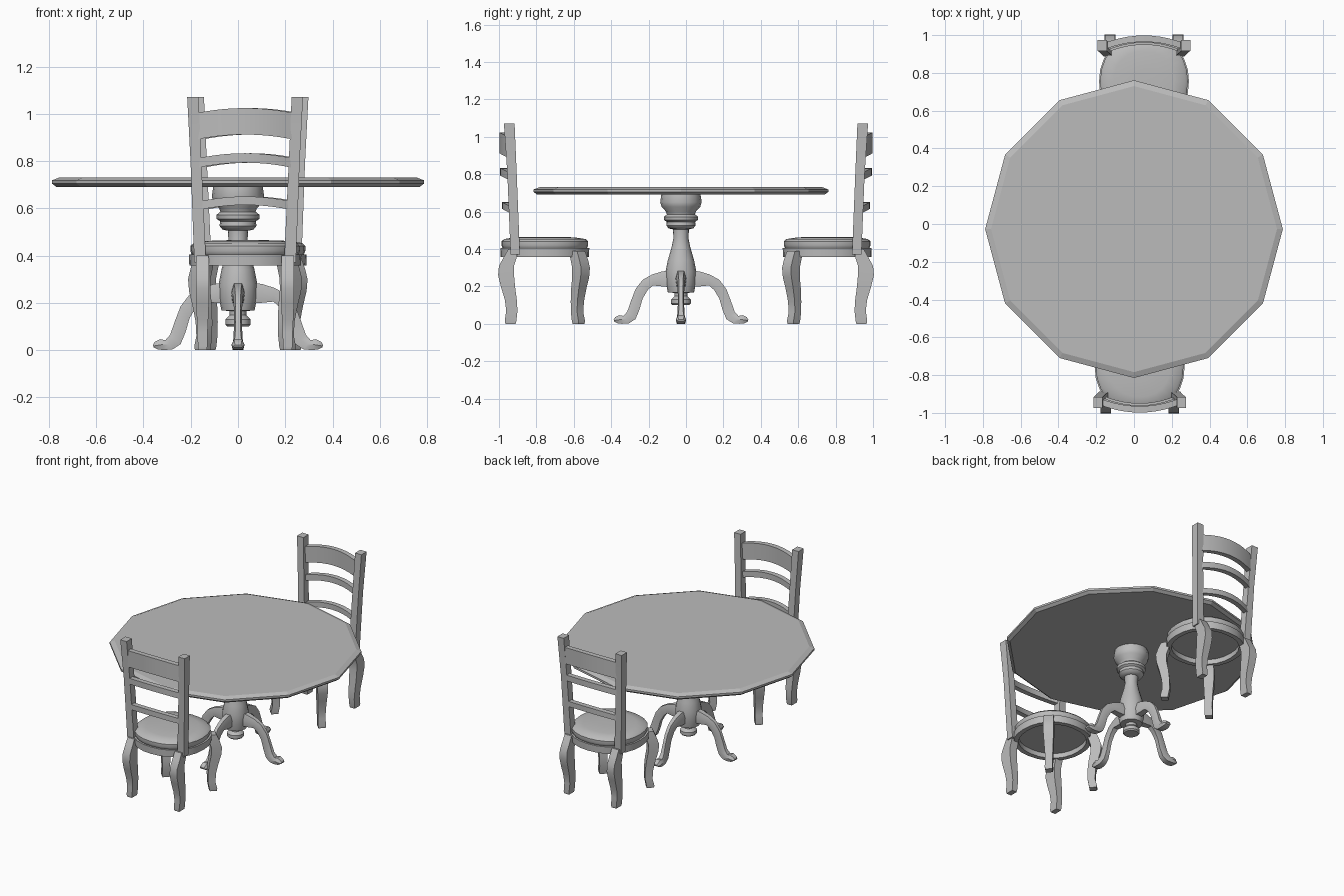
import bpy, bmesh, math
from mathutils import Matrix, Vector

if "Cube" in bpy.data.objects:
    bpy.data.objects.remove(bpy.data.objects["Cube"])

grey = bpy.data.materials.new("plain_grey")
grey.use_nodes = True
colour = (0.5, 0.5, 0.5, 1)
grey.diffuse_color = colour
grey.node_tree.nodes["Principled BSDF"].inputs["Base Color"].default_value = colour


def loft(name, rings, place, smooth=35, caps=True, closed=False):
    """Skin a list of equal-length point rings into one object."""
    bm = bmesh.new()
    rows = [[bm.verts.new(p) for p in ring] for ring in rings]
    pairs = list(zip(rows, rows[1:]))
    if closed:
        pairs.append((rows[-1], rows[0]))
    n = len(rows[0])
    for a, b in pairs:
        for i in range(n):
            j = (i + 1) % n
            bm.faces.new((a[i], a[j], b[j], b[i]))
    if caps and not closed:
        bm.faces.new(rows[0])
        bm.faces.new(rows[-1])
    bmesh.ops.recalc_face_normals(bm, faces=bm.faces)
    mesh = bpy.data.meshes.new(name)
    bm.to_mesh(mesh)
    bm.free()
    mesh.materials.append(grey)
    if smooth:
        mesh.shade_smooth()
        mesh.set_sharp_from_angle(angle=math.radians(smooth))
    obj = bpy.data.objects.new(name, mesh)
    bpy.context.collection.objects.link(obj)
    obj.matrix_world = place
    return obj


def disc(r, z, sides, power=2):
    """Horizontal ring; a power above 2 makes it squarer."""
    pts = []
    for i in range(sides):
        a = math.tau * i / sides
        c, s = math.cos(a), math.sin(a)
        k = r / (abs(c) ** power + abs(s) ** power) ** (1 / power)
        pts.append((c * k, s * k, z))
    return pts


def square(x, y, z, wx, wy, turn=0):
    """Horizontal rectangle, optionally turned about its centre."""
    rot = Matrix.Rotation(turn, 3, 'Z')
    return [Vector((x, y, z)) + rot @ Vector((sx * wx / 2, sy * wy / 2, 0))
            for sx, sy in ((-1, -1), (1, -1), (1, 1), (-1, 1))]


# Table top: twelve-sided with chamfered edges
table = Matrix.Translation((0, -0.027, 0))
loft("table_top", [disc(r, z, 12) for r, z in
     ((0.768, 0.69), (0.788, 0.705), (0.788, 0.718), (0.757, 0.73))], table, smooth=0)

# Turned pedestal
profile = [(0.045, 0.1), (0.053, 0.108), (0.053, 0.13), (0.035, 0.148), (0.035, 0.165),
           (0.07, 0.168), (0.081, 0.22), (0.082, 0.28), (0.07, 0.34), (0.05, 0.41),
           (0.04, 0.46), (0.043, 0.505), (0.066, 0.51), (0.078, 0.525), (0.076, 0.545),
           (0.09, 0.555), (0.092, 0.572), (0.075, 0.585), (0.08, 0.6), (0.103, 0.625),
           (0.111, 0.65), (0.105, 0.69)]
loft("pedestal", [disc(r, z, 16) for r, z in profile], table, smooth=40)

# Four splayed pedestal feet: (upper r, upper z, lower r, lower z, width)
stations = [(0.04, 0.285, 0.04, 0.2, 0.06), (0.1, 0.28, 0.1, 0.2, 0.055),
            (0.155, 0.263, 0.15, 0.205, 0.045), (0.205, 0.235, 0.178, 0.18, 0.038),
            (0.243, 0.185, 0.205, 0.135, 0.034), (0.268, 0.12, 0.222, 0.075, 0.034),
            (0.287, 0.065, 0.243, 0.025, 0.04), (0.307, 0.042, 0.277, 0.003, 0.05),
            (0.33, 0.046, 0.315, 0, 0.056), (0.352, 0.035, 0.34, 0.003, 0.052),
            (0.36, 0.022, 0.357, 0.012, 0.04)]
for k in range(4):
    rings = []
    for ur, uz, lr, lz, w in stations:
        mr, mz, h = (ur + lr) / 2, (uz + lz) / 2, w / 2
        rings.append([(ur, -h * 0.6, uz), (ur, h * 0.6, uz), (mr, h, mz),
                      (lr, h * 0.8, lz), (lr, -h * 0.8, lz), (mr, -h, mz)])
    loft("pedestal_foot", rings, table @ Matrix.Rotation(k * math.pi / 2, 4, 'Z'))


def slat(name, z, height, depth, bow, arch, place):
    """Back slat bowed to the rear and arched upward."""
    t = (z - 0.42) / 0.65
    half, y_end = 0.19 + 0.03 * t, -0.16 - 0.03 * t
    rings = []
    for i in range(11):
        u = i / 5 - 1
        f = 1 - u * u
        y, zc, d = y_end - bow * f, z + arch * f, depth / 2
        rings.append([(u * half, y + sy * d, zc + sz * height / 2)
                      for sy, sz in ((-1, -1), (1, -1), (1, 1), (-1, 1))])
    loft(name, rings, place)


def chair(place):
    # Round seat: hollow apron, then domed cushion
    apron = ((0.205, 0.357), (0.236, 0.357), (0.238, 0.405), (0.205, 0.405))
    loft("seat_apron", [disc(r, z, 24, 2.2) for r, z in apron], place, closed=True)
    seat = ((0.21, 0.39), (0.226, 0.405), (0.232, 0.42), (0.232, 0.44),
            (0.218, 0.453), (0.16, 0.462), (0.07, 0.465))
    loft("seat", [disc(r, z, 24, 2.2) for r, z in seat], place)

    for side in (-1, 1):
        # Back post, leaning backward and outward
        loft("back_post", [square(side * 0.19, -0.158, 0.37, 0.05, 0.05),
                           square(side * 0.208, -0.175, 0.8, 0.046, 0.05),
                           square(side * 0.221, -0.19, 1.07, 0.048, 0.057)], place)
        # Rear curved leg: (y, z, width, depth)
        rear = [(-0.17, 0.4, 0.052, 0.05), (-0.185, 0.355, 0.054, 0.07),
                (-0.205, 0.31, 0.055, 0.08), (-0.207, 0.26, 0.056, 0.085),
                (-0.197, 0.2, 0.054, 0.076), (-0.182, 0.13, 0.048, 0.064),
                (-0.176, 0.07, 0.042, 0.06), (-0.183, 0.015, 0.04, 0.062),
                (-0.183, 0, 0.036, 0.055)]
        loft("rear_leg", [square(side * 0.18, y, z, w, d) for y, z, w, d in rear], place)
        # Front curved leg, set on the diagonal: (outward offset, z, width)
        front = [(0.172, 0.39, 0.06), (0.184, 0.345, 0.066), (0.194, 0.3, 0.067),
                 (0.192, 0.25, 0.064), (0.182, 0.19, 0.058), (0.174, 0.12, 0.05),
                 (0.173, 0.06, 0.047), (0.18, 0.015, 0.05), (0.18, 0, 0.045)]
        loft("front_leg", [square(side * o, o, z, w, w, math.pi / 4)
                           for o, z, w in front], place)

    # Back slats
    slat("top_rail", 0.945, 0.112, 0.034, 0.042, 0.023, place)
    slat("middle_slat", 0.79, 0.04, 0.034, 0.045, 0.023, place)
    slat("lower_slat", 0.61, 0.036, 0.034, 0.042, 0.022, place)


chair(Matrix.Translation((0.03, -0.755, 0)))
chair(Matrix.Translation((0.053, 0.755, 0)) @ Matrix.Rotation(math.pi, 4, 'Z'))
